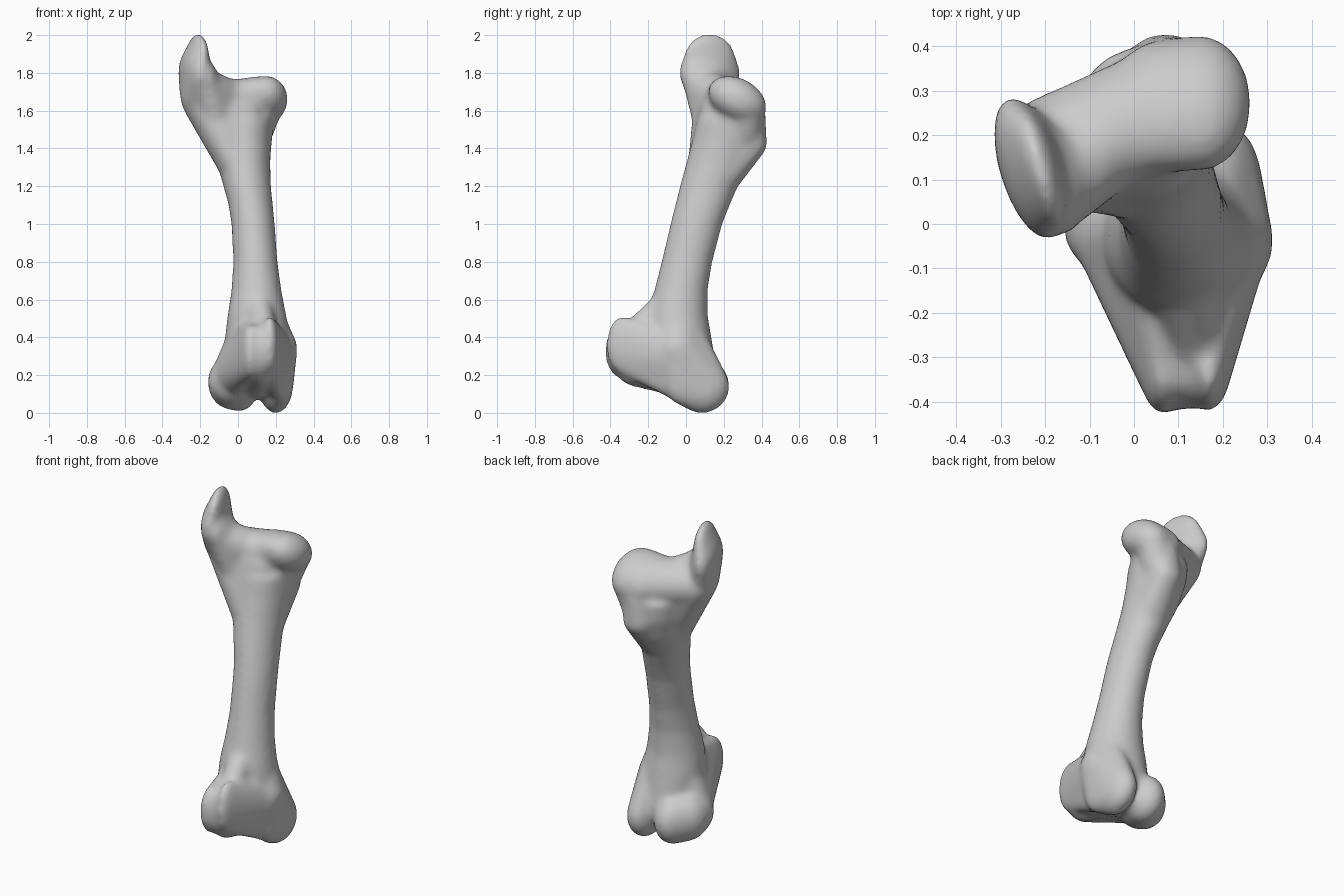
import bpy, bmesh
from math import sin, cos, pi, radians
from mathutils import Matrix

cube = bpy.data.objects.get("Cube")
if cube:
    bpy.data.objects.remove(cube)

bm = bmesh.new()


def hull(*blobs):
    """Convex skin around ellipsoids: (centre, radii, optional turn matrix)."""
    part = bmesh.new()
    for centre, radii, *turn in blobs:
        m = Matrix.Translation(centre) @ (turn[0] if turn else Matrix()) @ Matrix.Diagonal((*radii, 1))
        bmesh.ops.create_icosphere(part, subdivisions=3, radius=1, matrix=m)
    out = bmesh.ops.convex_hull(part, input=part.verts)
    inner = {g for g in out["geom_interior"] + out["geom_unused"] if isinstance(g, bmesh.types.BMVert)}
    bmesh.ops.delete(part, geom=list(inner), context="VERTS")
    bmesh.ops.recalc_face_normals(part, faces=part.faces)
    me = bpy.data.meshes.new("part")
    part.to_mesh(me)
    part.free()
    bm.from_mesh(me)
    bpy.data.meshes.remove(me)


def loft(sections, sides=32):
    """Closed tube through ovals given as z, x min, x max, y min, y max."""
    rings = []
    for z, x0, x1, y0, y1 in sections:
        rings.append([bm.verts.new(((x0 + x1) / 2 + (x1 - x0) / 2 * cos(2 * pi * i / sides),
                                    (y0 + y1) / 2 + (y1 - y0) / 2 * sin(2 * pi * i / sides), z))
                      for i in range(sides)])
    for a, b in zip(rings, rings[1:]):
        for i in range(sides):
            j = (i + 1) % sides
            bm.faces.new((a[i], a[j], b[j], b[i]))
    bm.faces.new(rings[0][::-1])
    bm.faces.new(rings[-1])


tilt = Matrix.Rotation(radians(-28), 4, "X")
turn = Matrix.Rotation(radians(17), 4, "Z")

# Leaning shaft
loft([(.25, -.06, .26, -.2, .16), (.4, -.07, .28, -.215, .135), (.52, -.055, .255, -.205, .115),
      (.65, -.035, .23, -.168, .115), (.8, -.025, .21, -.13, .14), (1, -.035, .195, -.083, .193),
      (1.1, -.05, .185, -.058, .233), (1.2, -.078, .175, -.033, .275), (1.32, -.11, .172, .0, .35),
      (1.45, -.13, .175, .035, .395), (1.56, -.14, .18, .06, .4)])

# Upper end: sloping deck, flank under the tall process, back swelling
deck_side = ((-.2, .165, 1.655), (.1, .125, .11), tilt)
deck_head = ((.09, .268, 1.64), (.11, .155, .122), tilt)
hull(deck_side, deck_head)
hull(deck_side, ((.03, .22, 1.59), (.12, .14, .12)), ((.04, .13, 1.24), (.11, .13, .08)))
hull(((.07, .375, 1.42), (.08, .055, .06)), ((.08, .275, 1.6), (.115, .145, .1)),
     ((-.04, .24, 1.6), (.1, .1, .08)), ((.05, .15, 1.2), (.11, .12, .06)))

# Rounded head, its lip dying away into the back
hull(((.06, .265, 1.655), (.12, .16, .11), tilt), ((.15, .272, 1.66), (.115, .165, .112), tilt))
hull(((.13, .325, 1.61), (.105, .1, .085), tilt), ((.08, .31, 1.46), (.1, .1, .06)))

# Tall side process with a fillet down to the deck
hull(((-.235, .125, 1.8), (.068, .17, .14), turn), ((-.212, .125, 1.89), (.045, .14, .12), turn),
     ((-.22, .145, 1.68), (.085, .115, .1), turn))
hull(((-.185, .085, 1.78), (.065, .115, .1), turn), ((-.16, .1, 1.72), (.085, .11, .1)),
     ((-.22, .125, 1.84), (.05, .12, .07), turn))
hull(((-.16, .1, 1.72), (.085, .11, .1)), ((-.04, .2, 1.655), (.08, .12, .11), tilt),
     ((-.1, .155, 1.5), (.09, .11, .08)))

# Knee end: two condyles, each running forward into a ridge of the front groove
ridge_right = ((.065, -.34, .325), (.047, .092, .145))
ridge_left = ((.168, -.335, .36), (.048, .088, .155))
hull(((-.035, .04, .16), (.125, .12, .145)), ((.01, .1, .147), (.1, .13, .14)),
     ((-.035, -.01, .17), (.125, .11, .13)))
hull(((-.03, -.03, .2), (.11, .09, .12)), ridge_right, ((.06, -.02, .45), (.1, .1, .07)))
hull(((.2, .085, .139), (.09, .147, .143)), ((.245, -.04, .34), (.07, .1, .09)),
     ((.23, -.02, .17), (.065, .1, .13)), ((.18, -.03, .5), (.07, .09, .06)))
hull(((.245, -.04, .3), (.06, .09, .12)), ridge_left, ((.21, -.04, .17), (.06, .09, .11)))
# Floor of the groove, its shoulder up the shaft, and the web between the condyles
hull(((.115, -.33, .325), (.06, .09, .145)), ((.12, -.28, .25), (.07, .09, .11)),
     ((.1, -.03, .26), (.11, .12, .18)))
hull(((.145, -.29, .39), (.06, .08, .09)), ((.11, -.1, .57), (.08, .09, .08)))
hull(((.1, .06, .2), (.08, .11, .13)), ((.1, -.06, .21), (.08, .1, .125)))

rough = bpy.data.meshes.new("rough_bone")
bm.to_mesh(rough)
bm.free()
bone = bpy.data.objects.new("thigh_bone", rough)
bpy.context.collection.objects.link(bone)

# Fuse the parts and soften their joins
fuse = bone.modifiers.new("fuse", "REMESH")
fuse.mode = "VOXEL"
fuse.voxel_size = .014
fuse.use_smooth_shade = True
soften = bone.modifiers.new("soften", "SMOOTH")
soften.factor = .5
soften.iterations = 20

# Plain grey finish
grey = bpy.data.materials.new("bone_grey")
grey.use_nodes = True
colour = (.6, .6, .6, 1)
grey.diffuse_color = colour
grey.node_tree.nodes["Principled BSDF"].inputs["Base Color"].default_value = colour
rough.materials.append(grey)
